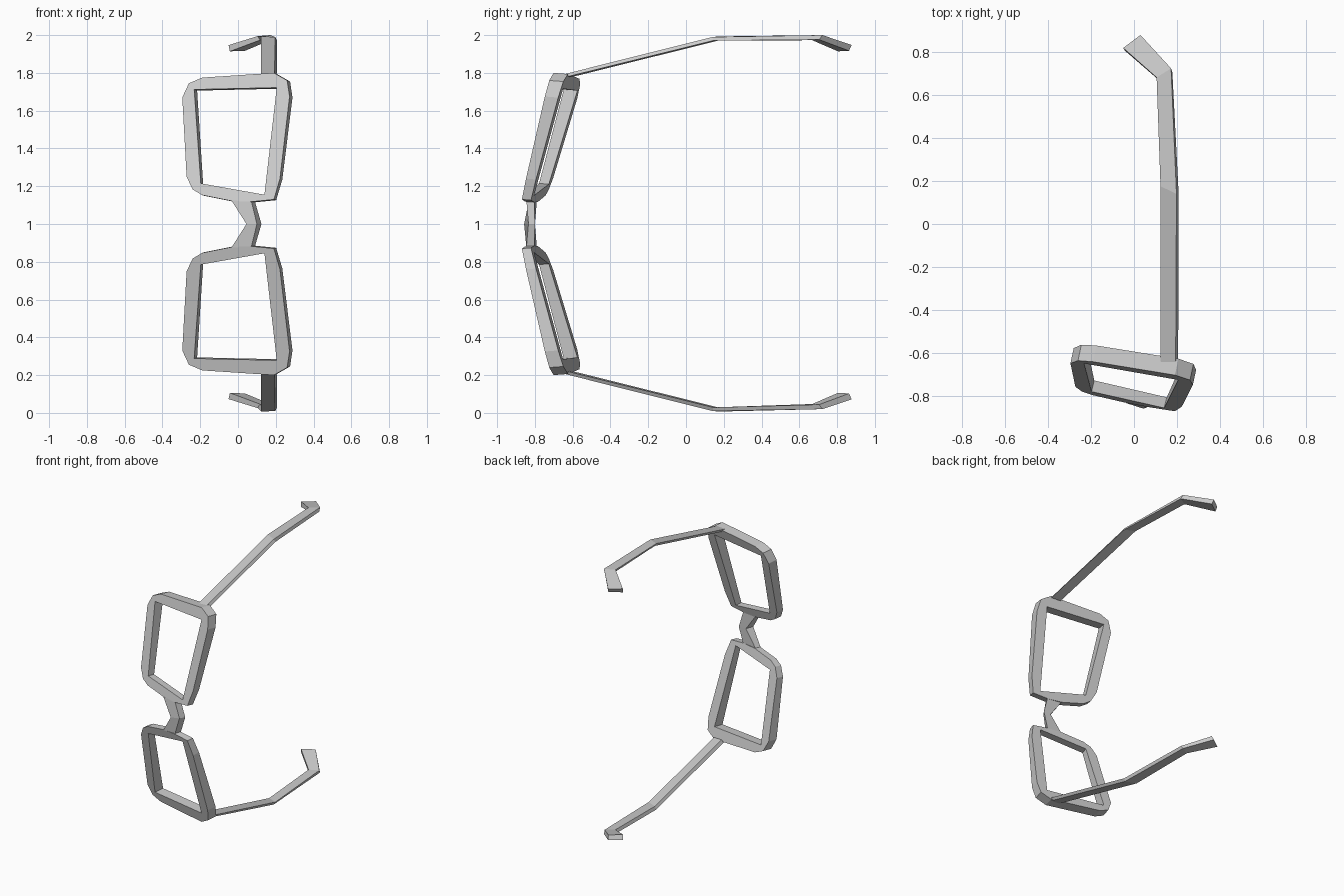
import bpy, bmesh
from mathutils import Vector

cube = bpy.data.objects.get("Cube")
if cube:
    bpy.data.objects.remove(cube, do_unlink=True)

grey = bpy.data.materials.new("light_grey")
grey.use_nodes = True
grey.diffuse_color = (0.6, 0.6, 0.6, 1)
grey.node_tree.nodes["Principled BSDF"].inputs["Base Color"].default_value = (0.6, 0.6, 0.6, 1)

MID = 1.0                                        # height of the mirror plane


def finish(name, bm):
    bmesh.ops.recalc_face_normals(bm, faces=bm.faces)
    mesh = bpy.data.meshes.new(name)
    bm.to_mesh(mesh)
    bm.free()
    mesh.materials.append(grey)
    obj = bpy.data.objects.new(name, mesh)
    bpy.context.collection.objects.link(obj)


def flip(bm, side):
    """Mirror a part to the lower half when side is -1."""
    if side < 0:
        for v in bm.verts:
            v.co.z = 2 * MID - v.co.z


def loft(bm, sections):
    """Join four-cornered sections into a closed bar."""
    rings = [[bm.verts.new(p) for p in s] for s in sections]
    for a, b in zip(rings, rings[1:]):
        for i in range(4):
            j = (i + 1) % 4
            bm.faces.new((a[i], a[j], b[j], b[i]))
    bm.faces.new(rings[0])
    bm.faces.new(rings[-1])


def rim_front(x, z):
    """Point on the tilted front plane of the rim."""
    return Vector((x, -0.87 + 0.25 * (z - 1.125) - 0.18 * (x - 0.19), z))


def rim_back(x, z):
    """Matching back point; the rim gets deeper away from the nose."""
    t = (z - 1.125) / 0.65
    return rim_front(x, z) + Vector((0.012 + 0.004 * t, 0.048 + 0.027 * t, -0.004 - 0.002 * t))


# Rim outline (x, z) with the index of the opening corner each point faces
OUTER = [(-0.295, 1.67, 0), (-0.26, 1.745, 0), (-0.19, 1.775, 0),
         (0.19, 1.80, 1), (0.26, 1.76, 1), (0.273, 1.675, 1),
         (0.222, 1.24, 2), (0.19, 1.13, 2), (0.07, 1.118, 2),
         (-0.034, 1.122, 3), (-0.19, 1.153, 3), (-0.24, 1.183, 3), (-0.272, 1.25, 3)]
INNER = [(-0.232, 1.712), (0.205, 1.722), (0.14, 1.155), (-0.197, 1.215)]


def rim(name, side):
    bm = bmesh.new()
    faces = []
    for place in (rim_front, rim_back):
        out = [bm.verts.new(place(x, z)) for x, z, _ in OUTER]
        inn = [bm.verts.new(place(x, z)) for x, z in INNER]
        faces.append((out, inn))
    for out, inn in faces:
        for i in range(len(out)):
            j = (i + 1) % len(out)
            a, b = OUTER[i][2], OUTER[j][2]
            corners = [out[i], out[j], inn[b]]
            if a != b:
                corners.append(inn[a])
            bm.faces.new(corners)
    for front, back in zip(faces[0], faces[1]):
        for i in range(len(front)):
            j = (i + 1) % len(front)
            bm.faces.new((front[i], front[j], back[j], back[i]))
    flip(bm, side)
    finish(name, bm)


def arm(name, side, splay):
    # Corners run outer left, outer right, inner right, inner left
    hinge = [(0.123, -0.655, 1.787), (0.193, -0.67, 1.787), (0.205, -0.62, 1.782), (0.135, -0.61, 1.777)]
    bend = [(0.123, 0.175, 1.993), (0.197, 0.14, 1.99), (0.207, 0.145, 1.971), (0.135, 0.175, 1.972)]
    ear = [(0.105, 0.68, 1.995), (0.172, 0.722, 2.0), (0.178, 0.705, 1.976), (0.115, 0.668, 1.973)]
    tip = [(-0.05, 0.817, 1.947), (0.03, 0.877, 1.948), (0.037, 0.863, 1.917), (-0.043, 0.805, 1.914)]
    ear, tip = [[(x, y, z - splay) for x, y, z in s] for s in (ear, tip)]
    bm = bmesh.new()
    loft(bm, [hinge, bend, ear, tip])
    flip(bm, side)
    finish(name, bm)


for label, side, splay in (("upper", 1, 0), ("lower", -1, 0.02)):
    rim(label + "_rim", side)
    arm(label + "_arm", side, splay)

# Nose bridge, kinked at the middle
end = [(-0.034, -0.832, 0.124), (0.07, -0.845, 0.124), (0.09, -0.803, 0.118), (-0.02, -0.79, 0.118)]
middle = [(0.045, -0.857, MID), (0.10, -0.834, MID), (0.124, -0.80, MID), (0.065, -0.80, MID)]
bm = bmesh.new()
loft(bm, [[(x, y, MID + h) for x, y, h in end], middle, [(x, y, MID - h) for x, y, h in end]])
finish("nose_bridge", bm)
